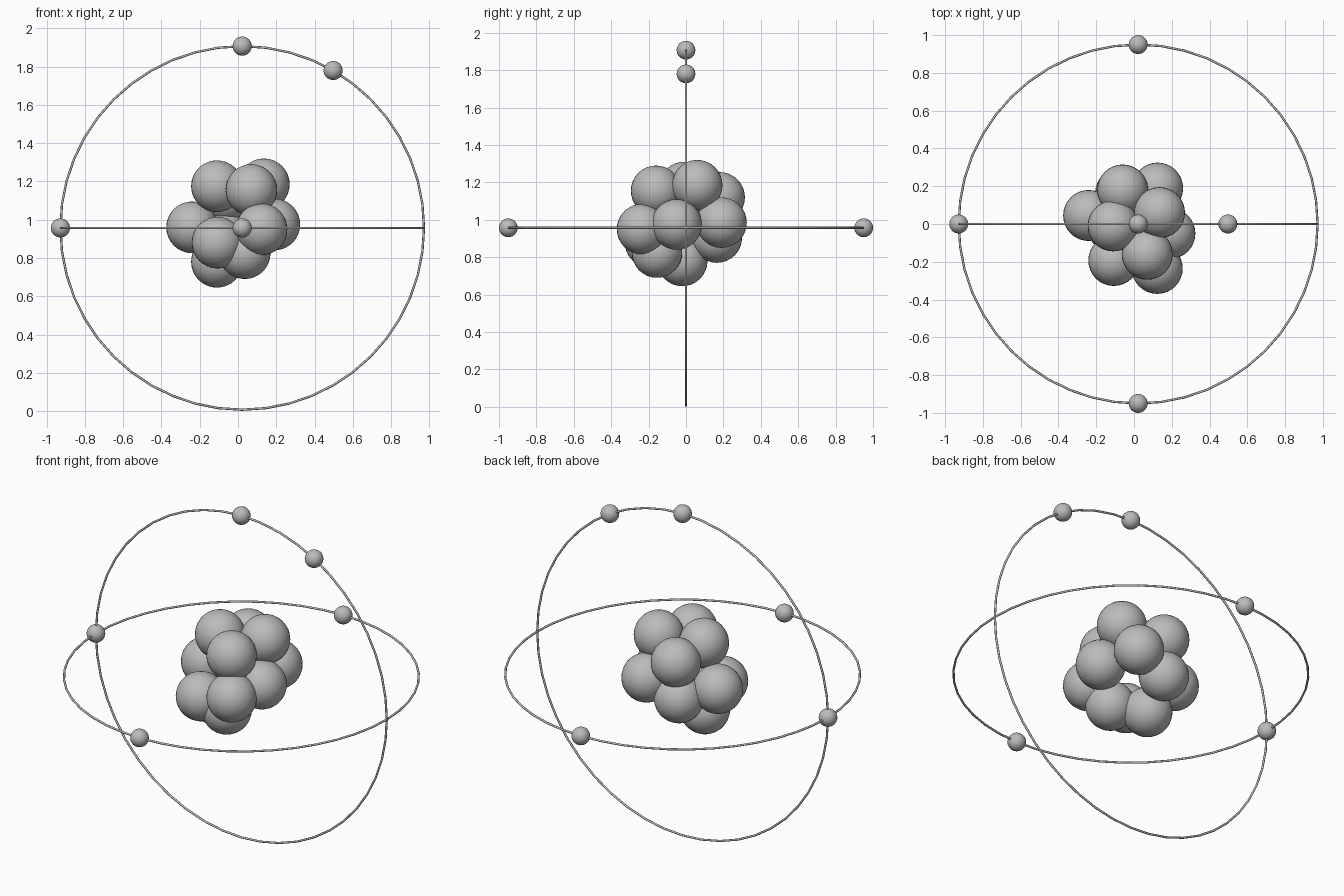
import bpy
from math import radians, sin, cos, pi

cube = bpy.data.objects.get("Cube")
if cube:
    bpy.data.objects.remove(cube, do_unlink=True)

CENTRE = (0.022, 0.0, 0.957)
ORBIT_R, WIRE_R = 0.95, 0.006
NUCLEON_R, ELECTRON_R = 0.135, 0.05

grey = bpy.data.materials.new("plain grey")
grey.use_nodes = True
colour = (0.5, 0.5, 0.5, 1.0)
grey.diffuse_color = colour
grey.node_tree.nodes["Principled BSDF"].inputs["Base Color"].default_value = colour


def finish(name):
    """Name, colour and smooth the newly added object."""
    ob = bpy.context.object
    ob.name = name
    ob.data.materials.append(grey)
    bpy.ops.object.shade_smooth()
    return ob


def ball(name, location, radius):
    bpy.ops.mesh.primitive_uv_sphere_add(segments=32, ring_count=16,
                                         radius=radius, location=location)
    return finish(name)


def orbit(name, tilt):
    bpy.ops.mesh.primitive_torus_add(major_segments=48, minor_segments=8,
                                     major_radius=ORBIT_R, minor_radius=WIRE_R,
                                     location=CENTRE, rotation=(tilt, 0, 0))
    return finish(name)


# Two crossing orbit wires
orbit("orbit_horizontal", 0)
orbit("orbit_vertical", pi / 2)

# Electrons on the horizontal orbit: left end, front and back
for i, deg in enumerate((180, 270, 90)):
    a = radians(deg)
    ball(f"electron_horizontal_{i + 1}",
         (CENTRE[0] + ORBIT_R * cos(a), ORBIT_R * sin(a), CENTRE[2]), ELECTRON_R)

# Electrons on the vertical orbit: the top and 30 degrees away from it
for i, deg in enumerate((90, 60)):
    a = radians(deg)
    ball(f"electron_vertical_{i + 1}",
         (CENTRE[0] + ORBIT_R * cos(a), 0, CENTRE[2] + ORBIT_R * sin(a)), ELECTRON_R)

# Nucleus: a cluster of overlapping balls
nucleons = [
    # upper layer
    (-0.11, -0.01, 1.175), (0.07, -0.16, 1.155),
    (0.135, 0.06, 1.185), (-0.06, 0.18, 1.12),
    # middle layer
    (-0.24, 0.045, 0.96), (0.123, -0.235, 0.95),
    (0.19, -0.05, 0.975), (0.125, 0.19, 0.985),
    # lower layer
    (-0.107, -0.193, 0.88), (-0.07, 0.165, 0.905),
    (-0.11, -0.02, 0.78), (0.035, -0.155, 0.825),
]
for i, pos in enumerate(nucleons):
    ball(f"nucleon_{i + 1}", pos, NUCLEON_R)
